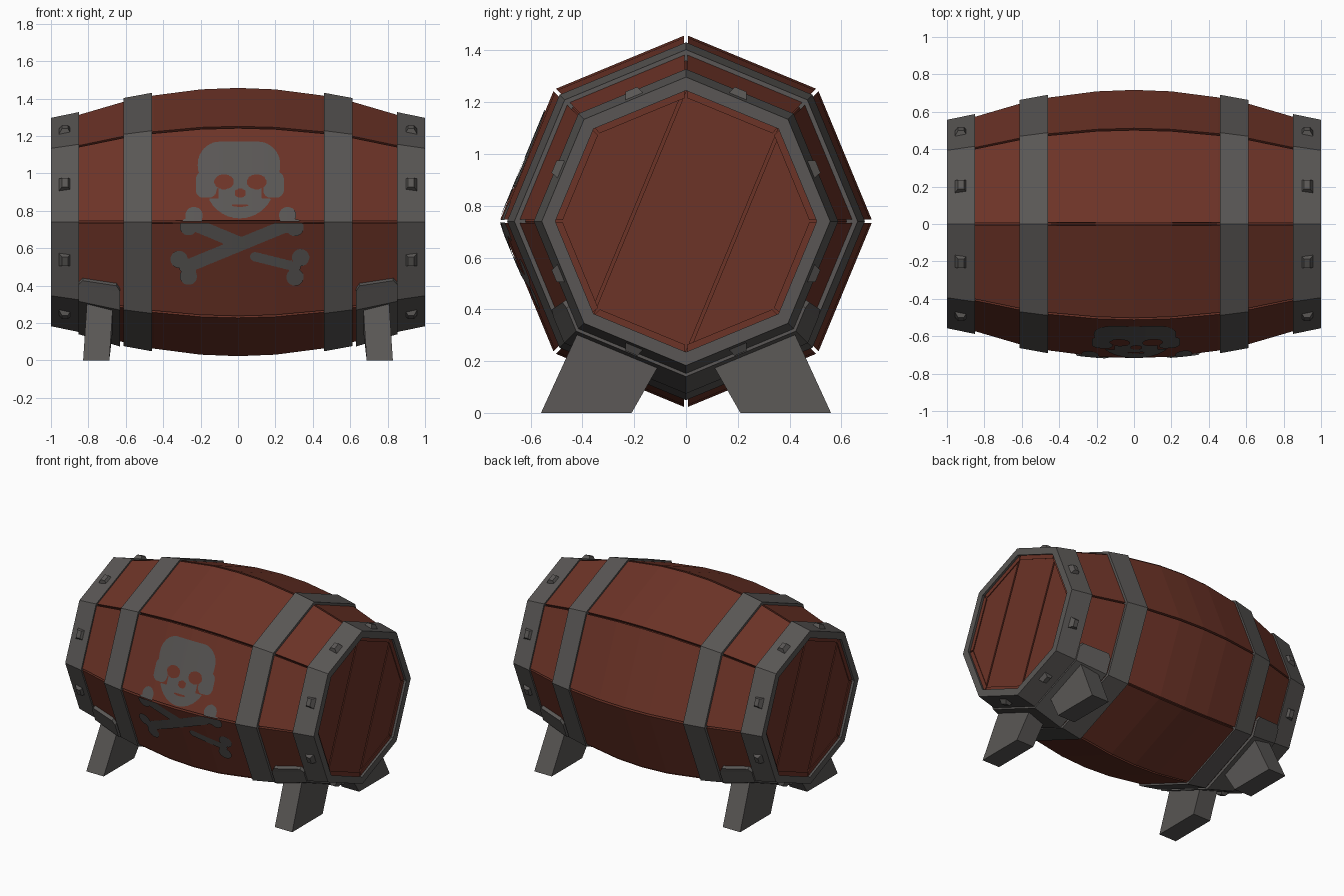
import bpy, bmesh, math
from mathutils import Vector

if "Cube" in bpy.data.objects:
    bpy.data.objects.remove(bpy.data.objects["Cube"])

CZ = 0.74  # height of the barrel axis


def material(name, col):
    m = bpy.data.materials.new(name)
    m.diffuse_color = (*col, 1)
    m.use_nodes = True
    m.node_tree.nodes["Principled BSDF"].inputs["Base Color"].default_value = m.diffuse_color
    return m


WOOD = material("red_wood", (0.15, 0.033, 0.020))
IRON = material("grey_iron", (0.100, 0.094, 0.090))


def finish(bm, name, mat, recalc=True):
    if recalc:
        bmesh.ops.recalc_face_normals(bm, faces=bm.faces)
    me = bpy.data.meshes.new(name)
    bm.to_mesh(me)
    bm.free()
    me.materials.append(mat)
    ob = bpy.data.objects.new(name, me)
    bpy.context.collection.objects.link(ob)
    return ob


def loft(name, sections, mat, ring=False):
    """Skin equal-length closed sections; capped unless they form a ring."""
    bm = bmesh.new()
    vs = [[bm.verts.new(p) for p in s] for s in sections]
    n = len(vs[0])
    pairs = list(zip(vs, vs[1:])) + ([(vs[-1], vs[0])] if ring else [])
    for a, b in pairs:
        for i in range(n):
            j = (i + 1) % n
            bm.faces.new((a[i], a[j], b[j], b[i]))
    if not ring:
        bm.faces.new(vs[0])
        bm.faces.new(vs[-1])
    return finish(bm, name, mat)


def radius(x):
    return 0.72 - 0.2 * x * x


def oct_pt(x, r, k, t=0.0):
    """Point on an octagon around the barrel axis, t along side k."""
    a, b = (Vector((0, math.cos(math.pi / 4 * i), math.sin(math.pi / 4 * i))) * r
            for i in (k, k + 1))
    return a.lerp(b, t) + Vector((x, 0, CZ))


# Staves with narrow gaps, over an inner core
half = [0.2, 0.45, 0.62, 0.85, 0.98]
stations = [-x for x in reversed(half)] + [0.0] + half
for k in range(8):
    secs = []
    for x in stations:
        r, g = radius(x), 0.014
        secs.append([oct_pt(x, r, k, g), oct_pt(x, r, k, 1 - g),
                     oct_pt(x, r - 0.05, k, 1 - g), oct_pt(x, r - 0.05, k, g)])
    loft(f"stave_{k}", secs, WOOD)
loft("barrel_core", [[oct_pt(x * 0.96, radius(x) - 0.035, k) for k in range(8)]
                     for x in stations], WOOD)

for s, side in ((1, "right"), (-1, "left")):
    # Iron hoops: (name, x0, x1, outer r0, r1, inner r0, r1)
    for nm, x0, x1, r0, r1, i0, i1 in (
            ("end_hoop", 0.85, 1.0, 0.588, 0.557, 0.54, 0.505),
            ("middle_hoop", 0.46, 0.613, 0.691, 0.663, 0.65, 0.62)):
        loft(f"{side}_{nm}", [[oct_pt(s * x0, r0, k), oct_pt(s * x1, r1, k),
                               oct_pt(s * x1, i1, k), oct_pt(s * x0, i0, k)]
                              for k in range(8)], IRON, ring=True)

    # Rivets, one on every side of the end hoop
    for k in range(8):
        secs = []
        for r, w, d in ((0.56, 0.09, 0.036), (0.597, 0.055, 0.016)):
            secs.append([oct_pt(s * 0.925 + dx, r, k, 0.5 + t)
                         for dx, t in ((-d, -w), (d, -w), (d, w), (-d, w))])
        loft(f"{side}_rivet_{k}", secs, IRON)

    # Barrel head: three boards split corner to corner, over a backing
    def spin(p):
        return Vector((s * p.x, s * p.y, p.z))
    nrm = Vector((0, -0.924, 0.383)) * 0.006
    boards = (((2, 1), (3, 0), (4, 0), (5, 1)),
              ((1, -1), (2, -1), (5, -1), (6, 1)),
              ((6, -1), (7, 0), (0, 0), (1, -1)))
    boards = (boards[0], ((1, 1), (2, -1), (5, -1), (6, 1)), boards[2])
    for i, bd in enumerate(boards):
        loft(f"{side}_head_board_{i}",
             [[spin(oct_pt(x, 0.518, k) + nrm * m) for k, m in bd]
              for x in (0.93, 0.972)], WOOD)
    loft(f"{side}_head_backing", [[oct_pt(s * x, 0.52, k) for k in range(8)]
                                  for x in (0.92, 0.958)], WOOD)

    # Saddle strap wrapping the underside between the hoops
    secs = []
    for k, t, a, b in ((4, 0.73, 0.65, 0.83), (4, 0.79, 0.63, 0.852),
                       (5, 0, 0.63, 0.852), (6, 0, 0.63, 0.852), (7, 0, 0.63, 0.852),
                       (7, 0.21, 0.63, 0.852), (7, 0.27, 0.65, 0.83)):
        secs.append([oct_pt(s * a, radius(a) - 0.03, k, t),
                     oct_pt(s * b, radius(b) - 0.03, k, t),
                     oct_pt(s * b, radius(b) + 0.025, k, t),
                     oct_pt(s * a, radius(a) + 0.025, k, t)])
    loft(f"{side}_saddle", secs, IRON)

    # Splayed legs
    for m, where in ((-1, "front"), (1, "back")):
        prof = ((0.21, 0, 0.02), (0.56, 0, 0.02), (0.42, 0.305, 0), (0.11, 0.175, 0))
        loft(f"{side}_{where}_leg",
             [[(s * (x + dx), m * y, z) for y, z, dx in prof]
              for x in (0.668, 0.808)], IRON)


# Painted skull and crossed bones as a thin skin, from a 2D distance rule
def ell(x, z, cx, cz, rx, rz):
    return (math.hypot((x - cx) / rx, (z - cz) / rz) - 1) * min(rx, rz)


def box(x, z, cx, cz, hx, hz, r):
    dx, dz = abs(x - cx) - hx + r, abs(z - cz) - hz + r
    return math.hypot(max(dx, 0), max(dz, 0)) + min(max(dx, dz), 0) - r


def rod(x, z, ax, az, bx, bz, r):
    dx, dz = bx - ax, bz - az
    t = ((x - ax) * dx + (z - az) * dz) / (dx * dx + dz * dz)
    t = min(1, max(0, t))
    return math.hypot(x - ax - t * dx, z - az - t * dz) - r


KNOBS = ((-.235, .775), (-.265, .715), (.265, .775), (.305, .71),
         (-.315, .54), (-.265, .45), (.335, .55), (.305, .445))


def emblem(x, z):
    skull = min(box(x, z, .005, 1.045, .22, .125, .12),
                box(x, z, -.17, .94, .055, .07, .04),
                box(x, z, .19, .94, .055, .07, .04),
                box(x, z, .01, .92, .115, .085, .03))
    holes = min(ell(x, z, -.075, .955, .052, .04), ell(x, z, .10, .955, .052, .04),
                ell(x, z, .012, .895, .03, .024))
    jaw = max(abs(math.hypot(x - .01, z - .945) - .155) - .03, z - .865)
    bones = min(rod(x, z, .28, .73, -.28, .50, .035),
                rod(x, z, -.24, .73, .0, .63, .035),
                rod(x, z, .09, .555, .31, .50, .025))
    knobs = min(math.hypot(x - a, z - b) for a, b in KNOBS) - .046
    return min(max(skull, -holes), jaw, bones, knobs)


bm = bmesh.new()
STEP, grid = 0.008, {}


def corner(i, j):
    if (i, j) not in grid:
        grid[i, j] = bm.verts.new((i * STEP, 0, CZ + (j - 0.5) * STEP))
    return grid[i, j]


for i in range(-48, 49):
    for j in range(-46, 58):
        if j and emblem((i + .5) * STEP, CZ + j * STEP) < 0:
            bm.faces.new([corner(i, j), corner(i + 1, j),
                          corner(i + 1, j + 1), corner(i, j + 1)])
for v in bm.verts:
    x, z = v.co.x, v.co.z
    f, e = emblem(x, z), 0.001
    if v.is_boundary and abs(f) < 0.008 and abs(z - CZ) > 0.01:
        # slide rim points onto the outline
        x -= f * 0.8 * (emblem(x + e, z) - f) / e
        z -= f * 0.8 * (emblem(x, z + 0) - emblem(x, z - e)) / e
    v.co = (x, -(radius(x) - 0.4142 * abs(z - CZ)) - 0.005, z)
finish(bm, "painted_emblem", IRON, recalc=False)
